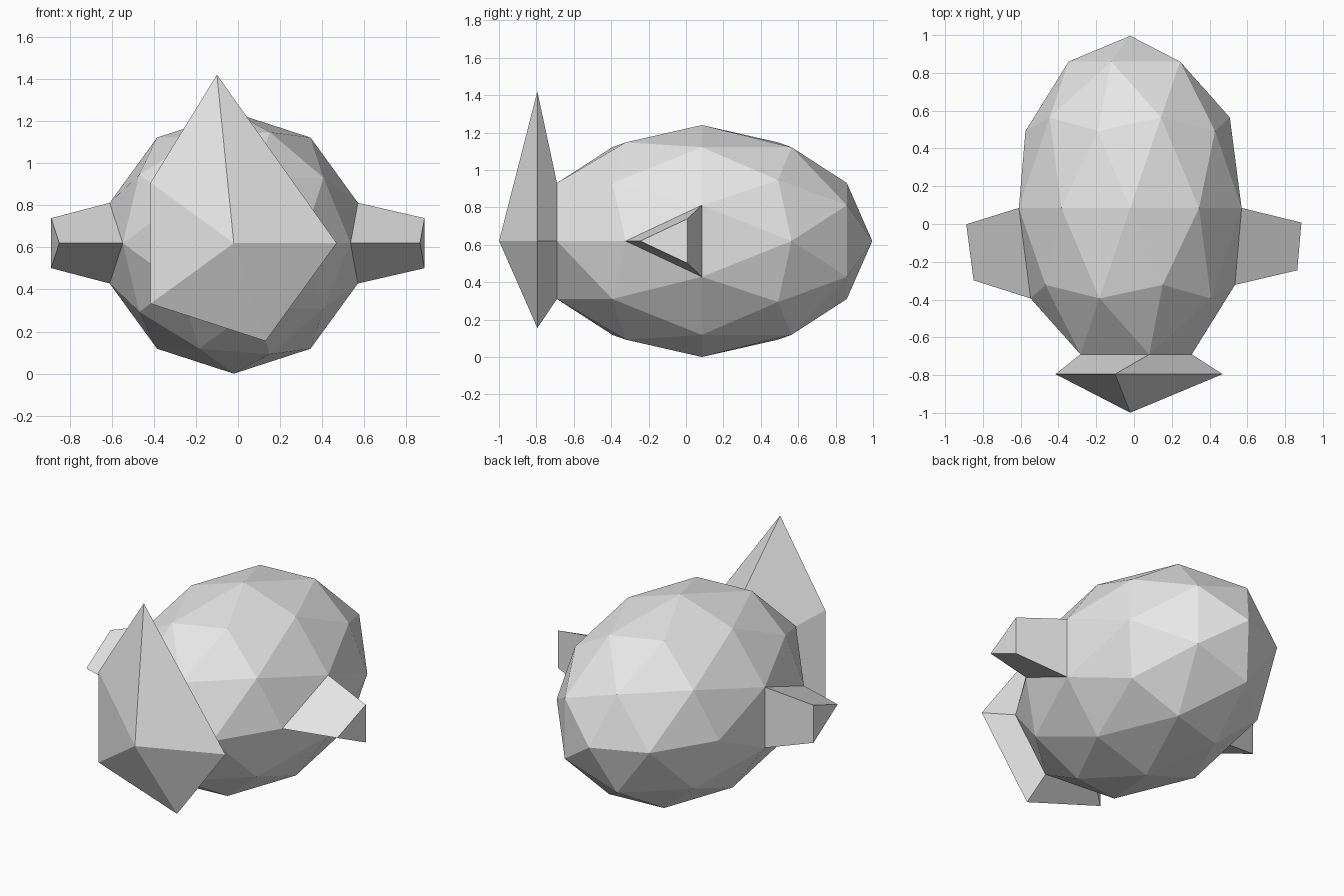
import bpy
import bmesh
from mathutils import Vector, Matrix

cube = bpy.data.objects.get("Cube")
if cube:
    bpy.data.objects.remove(cube, do_unlink=True)

CENTRE = Vector((-0.02, 0.085, 0.62))


def extrude(bm, faces, pivot, scale, offset):
    """Extrude connected faces, scale the new cap about a pivot and shift it."""
    result = bmesh.ops.extrude_face_region(bm, geom=faces)
    verts = [g for g in result["geom"] if isinstance(g, bmesh.types.BMVert)]
    old = [f for f in faces if f.is_valid]
    if old:
        bmesh.ops.delete(bm, geom=old, context="FACES")
    for v in verts:
        v.co = pivot + (v.co - pivot) * scale + offset
    return verts


bm = bmesh.new()

# Faceted egg-shaped body with its poles along y
bmesh.ops.create_icosphere(bm, subdivisions=2, radius=1)
bm.transform(Matrix.Translation(CENTRE)
             @ Matrix.Diagonal((0.62, 0.911, 0.62, 1))
             @ Matrix.Rotation(1.5707963, 4, "X"))

# Flared tail from the five faces round the front pole, with one raised corner
pole = min(bm.verts, key=lambda v: v.co.y)
pivot = Vector((CENTRE.x, -0.69, CENTRE.z))
tail = extrude(bm, list(pole.link_faces), pivot, 1.5, Vector((0, -0.105, 0)))
corner = max(tail, key=lambda v: v.co.z)
corner.co.x, corner.co.z = -0.1, 1.42

# Tapered fin on each side, from the outermost triangle ahead of the middle
for side, reach in ((1, 0.321), (-1, 0.286)):
    ahead = [f for f in bm.faces if f.calc_center_median().y < CENTRE.y]
    face = max(ahead, key=lambda f: side * f.calc_center_median().x)
    extrude(bm, [face], face.calc_center_median(), 0.62,
            Vector((side * reach, -0.026, 0)))

bmesh.ops.recalc_face_normals(bm, faces=bm.faces[:])
mesh = bpy.data.meshes.new("fish_body")
bm.to_mesh(mesh)
bm.free()
fish = bpy.data.objects.new("fish_body", mesh)
bpy.context.collection.objects.link(fish)

# Plain grey
grey = bpy.data.materials.new("light_grey")
grey.use_nodes = True
grey.diffuse_color = (0.8, 0.8, 0.8, 1)
grey.node_tree.nodes["Principled BSDF"].inputs["Base Color"].default_value = (0.8, 0.8, 0.8, 1)
mesh.materials.append(grey)
